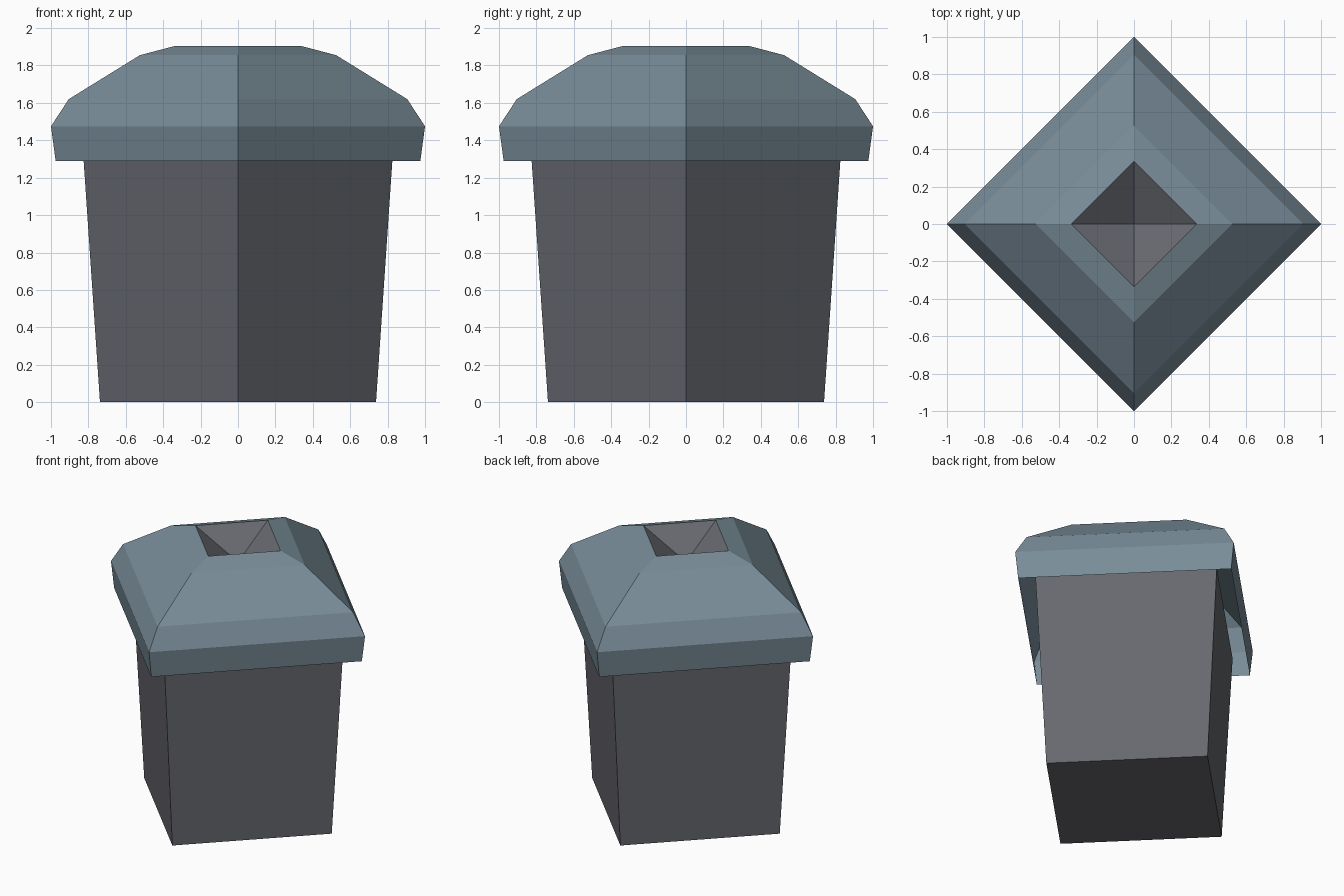
import bpy
import math

cube = bpy.data.objects.get("Cube")
if cube:
    bpy.data.objects.remove(cube, do_unlink=True)

SIDES = 4


def make_material(name, rgb):
    mat = bpy.data.materials.new(name)
    mat.use_nodes = True
    color = (*rgb, 1.0)
    mat.diffuse_color = color
    mat.node_tree.nodes["Principled BSDF"].inputs["Base Color"].default_value = color
    return mat


def loft(name, profile, mat, cap_bottom=False):
    """Sweep (radius, height) pairs round z; a zero radius becomes a point."""
    verts, faces, rings = [], [], []
    for radius, z in profile:
        start = len(verts)
        if radius == 0:
            verts.append((0, 0, z))
            rings.append([start] * SIDES)
        else:
            for i in range(SIDES):
                a = math.tau * i / SIDES
                verts.append((radius * math.cos(a), radius * math.sin(a), z))
            rings.append(list(range(start, start + SIDES)))
    for low, high in zip(rings, rings[1:]):
        for i in range(SIDES):
            j = (i + 1) % SIDES
            corners = [low[i], low[j], high[j], high[i]]
            faces.append(list(dict.fromkeys(corners)))
    if cap_bottom:
        faces.append(rings[0][::-1])
    mesh = bpy.data.meshes.new(name)
    mesh.from_pydata(verts, [], faces)
    mesh.materials.append(mat)
    obj = bpy.data.objects.new(name, mesh)
    bpy.context.collection.objects.link(obj)
    return obj


grey = make_material("dark grey", (0.136, 0.141, 0.159))
blue = make_material("slate blue", (0.188, 0.262, 0.314))

# Tapered container, standing corner-on
loft("bin_body", [(0.738, 0), (0.83, 1.36)], grey, cap_bottom=True)

# Hollow overhanging lid with a square opening
loft("lid", [(0.975, 1.29), (1.0, 1.475), (0.905, 1.62),
             (0.525, 1.855), (0.335, 1.905)], blue)

# Sunken pyramid inside the opening
loft("lid_recess", [(0.335, 1.905), (0, 1.735)], grey)
